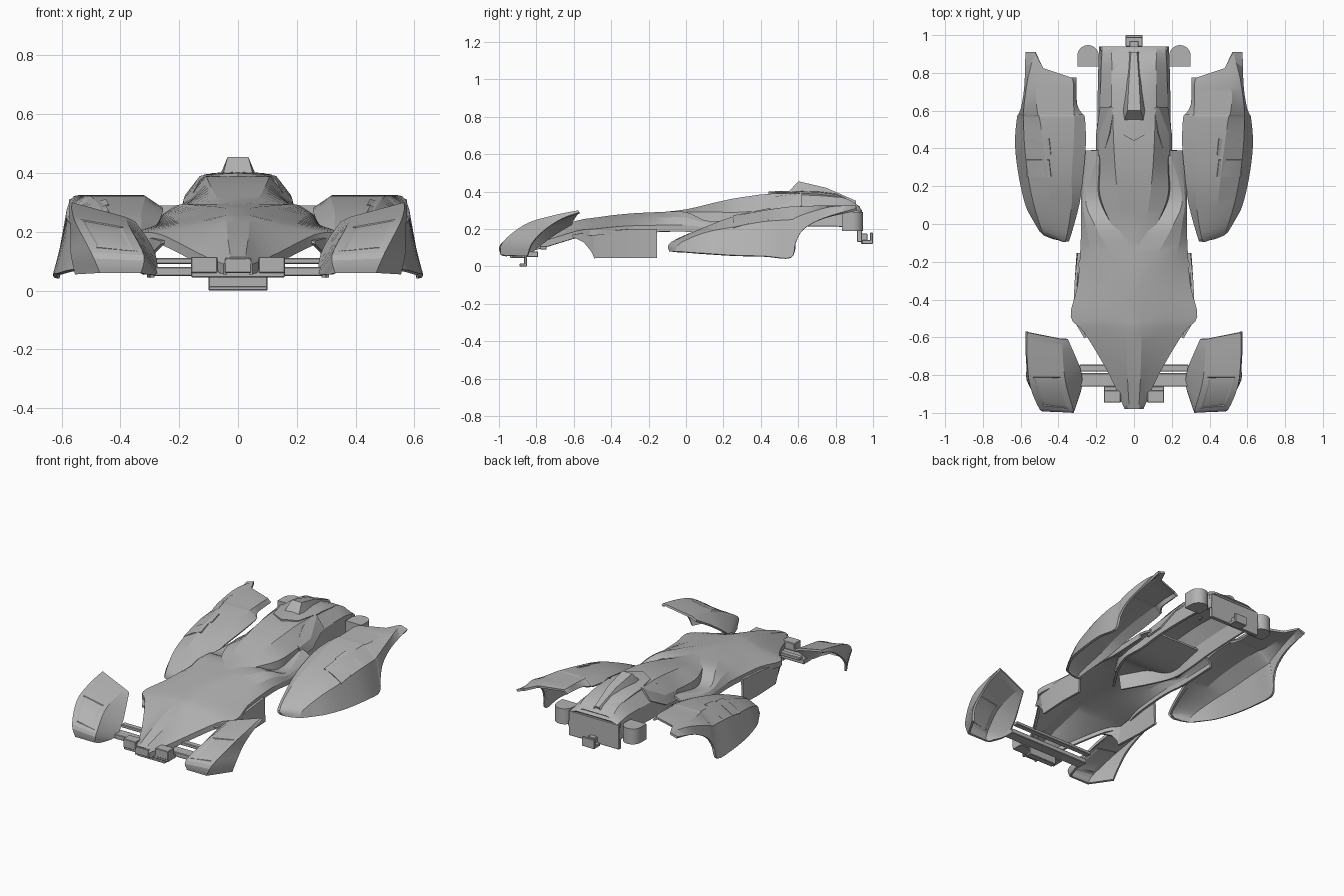
import bpy, bmesh, math
from mathutils import Vector

if "Cube" in bpy.data.objects:
    bpy.data.objects.remove(bpy.data.objects["Cube"], do_unlink=True)

GREY = (0.45, 0.45, 0.45, 1)
paint = bpy.data.materials.new("body_grey")
paint.use_nodes = True
paint.diffuse_color = GREY
paint.node_tree.nodes["Principled BSDF"].inputs["Base Color"].default_value = GREY


def finish(name, bm, mirror=False, thickness=0, bevel=0):
    """Turn a bmesh into a finished object with its modifiers baked in."""
    mesh = bpy.data.meshes.new(name)
    bm.to_mesh(mesh)
    bm.free()
    obj = bpy.data.objects.new(name, mesh)
    bpy.context.collection.objects.link(obj)
    mesh.materials.append(paint)
    if mirror:
        obj.modifiers.new("mirror", 'MIRROR').merge_threshold = 0.0005
    if thickness:
        shell = obj.modifiers.new("shell", 'SOLIDIFY')
        shell.thickness, shell.offset = thickness, -1
    if bevel:
        edge = obj.modifiers.new("bevel", 'BEVEL')
        edge.width, edge.segments = bevel, 1
    bpy.ops.object.select_all(action='DESELECT')
    obj.select_set(True)
    bpy.context.view_layer.objects.active = obj
    bpy.ops.object.convert(target='MESH')
    bpy.ops.object.shade_smooth_by_angle(angle=math.radians(18))


def spline(before, start, end, after, t):
    """Point between start and end on a smooth curve through four points."""
    leave, arrive = (end - before) / 2, (after - start) / 2
    cube, square = t ** 3, t ** 2
    blend = 3 * square - 2 * cube
    return (start * (1 - blend) + end * blend
            + leave * (cube - 2 * square + t) + arrive * (cube - square))


def loft(name, rows, steps=4, thickness=0.014, recess=None):
    """Skin a sheet through rows of points, then mirror and thicken it."""
    rows = [[Vector(point) for point in row] for row in rows]
    last = len(rows) - 1
    fine = []
    for i in range(last):
        group = (rows[max(i - 1, 0)], rows[i], rows[i + 1], rows[min(i + 2, last)])
        for k in range(steps):
            fine.append([spline(*points, k / steps) for points in zip(*group)])
    fine.append(rows[-1])
    bm = bmesh.new()
    grid = [[bm.verts.new(point) for point in row] for row in fine]
    panel = []
    for i, (row, following) in enumerate(zip(grid, grid[1:])):
        for j in range(len(row) - 1):
            face = bm.faces.new((row[j], row[j + 1], following[j + 1], following[j]))
            if recess and j == 1 and i in recess:
                panel.append(face)
    bm.normal_update()
    if sum(face.normal.z * face.calc_area() for face in bm.faces) < 0:
        bmesh.ops.reverse_faces(bm, faces=bm.faces[:])
        bm.normal_update()
    if panel:
        bmesh.ops.inset_region(bm, faces=panel, thickness=0.03, depth=0)
        bmesh.ops.inset_region(bm, faces=panel, thickness=0.008, depth=-0.003)
    finish(name, bm, mirror=True, thickness=thickness)


def section(y, *profile):
    """Cross-section at one station along the body."""
    return [(x, y, z) for x, z in profile]


def hull(y, *profile, flare=0, skirt=0.035):
    """Cross-section with a flat middle and a skirt hanging from its outer edge."""
    (_, crown), (edge, rim) = profile[0], profile[-1]
    return section(y, (0, crown), *profile, (edge + flare, rim - skirt))


def tail(y, *profile):
    """Cross-section whose sides drop far down and lean outwards."""
    return hull(y, *profile, flare=0.015, skirt=0.1)


def box(name, x, y, z, mirror=False):
    """Box given by its ranges along the three axes."""
    bm = bmesh.new()
    bmesh.ops.create_cube(bm, size=1)
    for vert in bm.verts:
        vert.co = [span[0] if side < 0 else span[1]
                   for side, span in zip(vert.co, (x, y, z))]
    finish(name, bm, mirror, bevel=0.003)


# Front cowl: narrow spine that forks into a collar around the cockpit
loft("front_cowl", [
    hull(-.98, (.025, .115), (.04, .105), (.05, .09)),
    hull(-.8, (.035, .18), (.075, .15), (.13, .125)),
    hull(-.58, (.04, .245), (.14, .21), (.26, .19)),
    hull(-.49, (.04, .26), (.17, .23), (.335, .2)),
    hull(-.33, (.04, .28), (.2, .245), (.3, .215)),
    hull(-.15, (.13, .29), (.23, .26), (.285, .22)),
    hull(0, (.21, .29), (.255, .26), (.28, .22)),
    hull(.14, (.255, .24), (.27, .23), (.28, .21)),
    hull(.39, (.185, .28), (.24, .25), (.28, .22))])

# Cockpit canopy flowing into the tail
loft("canopy_and_tail", [
    tail(-.16, (.01, .287), (.02, .284)),
    tail(0, (.06, .305), (.12, .29)),
    tail(.15, (.085, .34), (.18, .29)),
    tail(.3, (.1, .37), (.18, .29)),
    tail(.5, (.11, .39), (.18, .31)),
    tail(.8, (.115, .375), (.175, .315)),
    tail(.9, (.12, .34), (.17, .3)),
    tail(.94, (.12, .3), (.17, .29))])
box("tail_panel", (-.18, .18), (.915, .94), (.13, .29))

# Raised engine cover with a chevron front edge
loft("engine_cover", [
    [(0, .44, .4), (.09, .49, .395), (.115, .6, .395)],
    section(.62, (0, .405), (.085, .4), (.12, .39)),
    section(.8, (0, .39), (.085, .385), (.12, .375)),
    section(.93, (0, .32), (.085, .32), (.12, .31))], steps=2)

# Air scoop
loft("air_scoop", [
    hull(.55, (.05, .4), flare=.01),
    hull(.6, (.035, .455), flare=.025, skirt=.06),
    hull(.75, (.027, .42), flare=.02, skirt=.05),
    hull(.91, (.016, .35), flare=.02)], steps=1)

# Shoulder trims beside the engine cover
loft("shoulder_trim", [
    section(.36, (.165, .31), (.185, .295), (.2, .24)),
    section(.48, (.13, .375), (.185, .31), (.2, .25)),
    section(.62, (.105, .395), (.13, .39), (.18, .325))], steps=1)

# Front wheel fenders with a recessed outer panel
loft("front_fenders", [
    [(.31, -.97, .055), (.33, -.99, .06), (.47, -.99, .06), (.555, -.85, .055)],
    [(.275, -.86, .06), (.32, -.99, .12), (.5, -.98, .13), (.57, -.82, .13)],
    [(.28, -.78, .12), (.36, -.85, .2), (.55, -.86, .225), (.57, -.75, .2)],
    [(.31, -.7, .18), (.375, -.73, .23), (.565, -.72, .27), (.575, -.66, .257)],
    [(.35, -.61, .235), (.38, -.61, .25), (.565, -.575, .3), (.575, -.57, .29)]],
    recess=range(4, 10))

# Rear wheel fenders, open at the back around the wheel
loft("rear_fenders", [
    [(.35, -.08, .08), (.38, -.09, .08), (.43, -.08, .08), (.48, -.06, .08), (.5, -.04, .08)],
    [(.34, -.08, .115), (.36, -.08, .13), (.41, -.06, .135), (.49, -.03, .125), (.535, .02, .075)],
    section(.1, (.29, .18), (.33, .21), (.44, .21), (.53, .18), (.575, .07)),
    section(.25, (.27, .235), (.33, .26), (.46, .265), (.56, .21), (.61, .06)),
    section(.42, (.255, .27), (.32, .3), (.48, .3), (.58, .24), (.63, .055)),
    section(.56, (.26, .285), (.315, .32), (.5, .32), (.585, .25), (.62, .047)),
    section(.585, (.275, .285), (.318, .32), (.51, .32), (.585, .26), (.61, .125)),
    [(.3, .63, .29), (.32, .68, .324), (.52, .68, .324), (.58, .65, .285), (.595, .63, .2)],
    [(.305, .72, .295), (.32, .74, .325), (.5, .755, .325), (.56, .78, .32), (.58, .74, .26)],
    [(.305, .775, .3), (.33, .775, .32), (.48, .825, .325), (.525, .91, .325), (.575, .91, .31)]])

# Shallow louvres on the rear fenders
for place, y, lift in (("front", .25, 0), ("rear", .36, .022)):
    loft(place + "_fender_louvres", [
        section(y, (.44, .272 + lift), (.5, .25 + lift), (.565, .208 + lift)),
        section(y + .09, (.45, .29 + lift), (.5, .272 + lift), (.57, .23 + lift))],
        steps=1, thickness=0.008)

# Side plates below the cowl, cut away around the front wheels
loft("side_plates", [
    section(-.6, (.25, .17), (.25, .16)),
    section(-.54, (.285, .18), (.28, .13)),
    section(-.5, (.31, .185), (.285, .08)),
    section(-.49, (.31, .185), (.285, .045)),
    section(-.3, (.3, .2), (.295, .045)),
    section(-.155, (.285, .2), (.29, .045))], steps=1)

# Front wing beams and nose block
box("wing_rear_beam", (-.29, .29), (-.78, -.745), (.09, .11))
box("wing_front_beam", (-.29, .29), (-.86, -.79), (.05, .08))
box("nose_cap", (-.045, .045), (-.98, -.88), (.06, .11))
box("nose_pad", (.07, .16), (-.945, -.88), (.06, .115), mirror=True)
box("nose_bar", (-.16, .16), (-.94, -.86), (.045, .07))
box("nose_lip", (-.1, .1), (-.89, -.85), (0, .015))
box("nose_lip_wall", (-.1, .1), (-.865, -.85), (0, .05))

# Rear bumper posts: round at the back, flat in front
post_x, post_y, radius = .243, .89, .057
bm = bmesh.new()
angles = [math.pi * i / 16 for i in range(17)]
outline = [(post_x + radius * math.cos(a), post_y + radius * math.sin(a)) for a in angles]
outline += [(post_x - radius, post_y - radius), (post_x + radius, post_y - radius)]
base = bm.faces.new([bm.verts.new((x, y, .19)) for x, y in outline])
top = bmesh.ops.extrude_face_region(bm, geom=[base])["geom"]
for item in top:
    if isinstance(item, bmesh.types.BMVert):
        item.co.z = .29
bmesh.ops.recalc_face_normals(bm, faces=bm.faces[:])
finish("rear_posts", bm, mirror=True)

# Rear hitch
box("hitch_base", (-.045, .045), (.94, 1), (.12, .14))
box("hitch_plate", (-.045, .045), (.985, 1), (.12, .18))
box("hitch_block", (-.025, .025), (.935, .97), (.12, .175))
